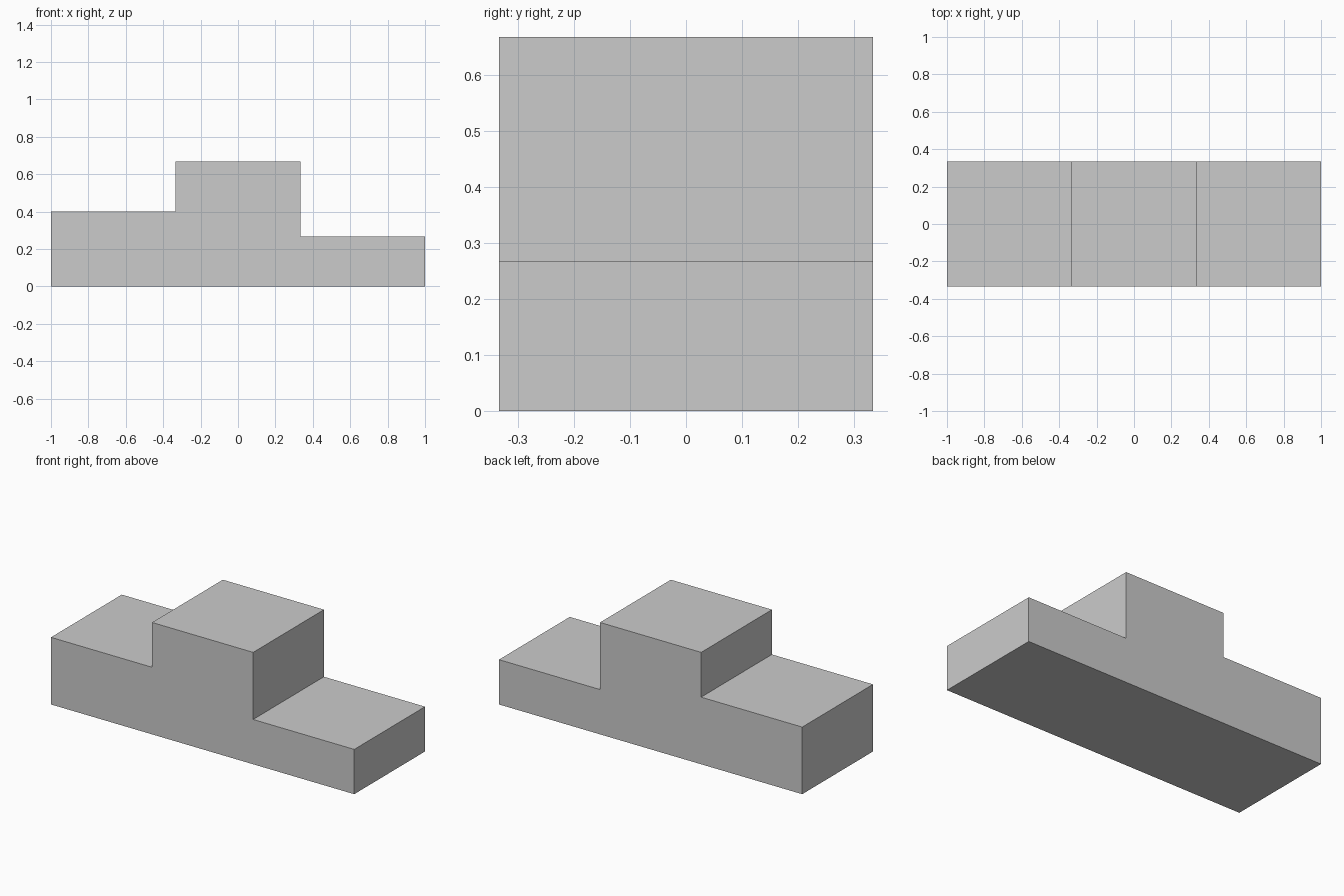
import bpy, bmesh

if "Cube" in bpy.data.objects:
    bpy.data.objects.remove(bpy.data.objects["Cube"])

# Winners' podium: three equal blocks side by side, one stepped outline
W = 2 / 3                      # width and depth of each step
HEIGHTS = (0.4, 0.667, 0.267)  # left, middle, right

# Stepped front outline, from bottom left over the steps to bottom right
outline = [(-1.0, 0.0)]
for i, h in enumerate(HEIGHTS):
    x = -1 + i * W
    outline += [(x, h), (x + W, h)]
outline.append((1.0, 0.0))

# Fill the outline and extrude it from front to back
bm = bmesh.new()
front = bm.faces.new([bm.verts.new((x, -W / 2, z)) for x, z in outline])
extruded = bmesh.ops.extrude_face_region(bm, geom=[front], use_keep_orig=True)
back_verts = [g for g in extruded["geom"] if isinstance(g, bmesh.types.BMVert)]
bmesh.ops.translate(bm, verts=back_verts, vec=(0, W, 0))
bmesh.ops.recalc_face_normals(bm, faces=bm.faces)

mesh = bpy.data.meshes.new("podium")
bm.to_mesh(mesh)
bm.free()
podium = bpy.data.objects.new("podium", mesh)
bpy.context.collection.objects.link(podium)
